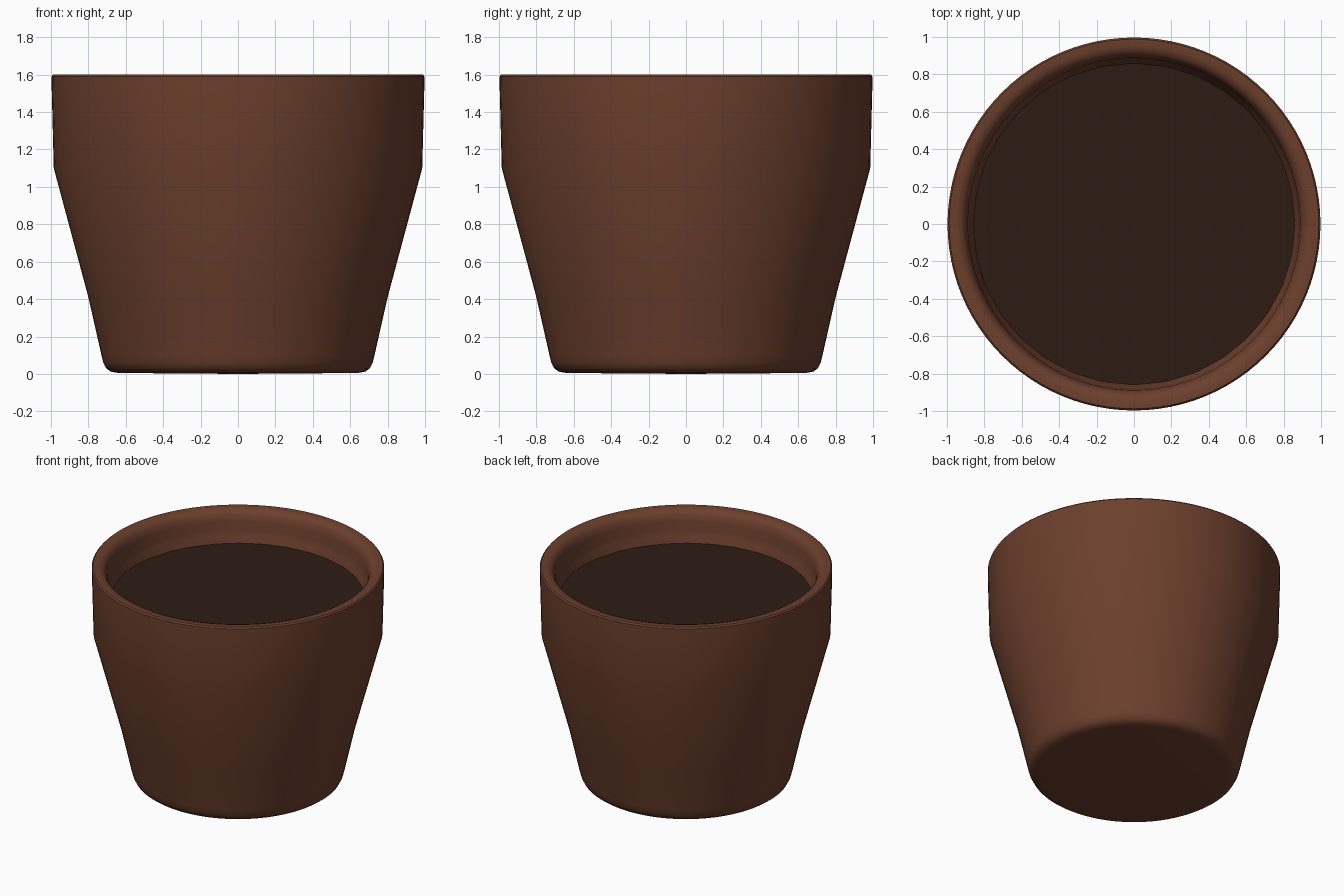
import bpy, bmesh, math

if "Cube" in bpy.data.objects:
    bpy.data.objects.remove(bpy.data.objects["Cube"])


def material(name, color):
    m = bpy.data.materials.new(name)
    m.diffuse_color = (*color, 1)
    m.use_nodes = True
    m.node_tree.nodes["Principled BSDF"].inputs["Base Color"].default_value = m.diffuse_color
    return m


def lathe(name, profile, sides, mat, angle):
    """Revolve an (r, z) profile about z; r = 0 points become poles."""
    bm = bmesh.new()
    verts = [bm.verts.new((r, 0, z)) for r, z in profile]
    edges = [bm.edges.new(p) for p in zip(verts, verts[1:])]
    bmesh.ops.spin(bm, geom=verts + edges, cent=(0, 0, 0), axis=(0, 0, 1),
                   angle=2 * math.pi, steps=sides)
    bmesh.ops.remove_doubles(bm, verts=bm.verts, dist=1e-4)
    bmesh.ops.recalc_face_normals(bm, faces=bm.faces)
    mesh = bpy.data.meshes.new(name)
    bm.to_mesh(mesh)
    bm.free()
    mesh.materials.append(mat)
    ob = bpy.data.objects.new(name, mesh)
    bpy.context.collection.objects.link(ob)
    bpy.ops.object.select_all(action='DESELECT')
    ob.select_set(True)
    bpy.context.view_layer.objects.active = ob
    bpy.ops.object.shade_smooth_by_angle(angle=math.radians(angle))
    return ob


clay = material("clay", (0.15, 0.05, 0.026))
earth = material("earth", (0.027, 0.0116, 0.007))

# Pot: base, tapered body, collar, rounded lip, inner wall and floor
lathe("pot", [
    (0, 0), (0.64, 0.005), (0.68, 0.012), (0.705, 0.03), (0.72, 0.06),
    (0.73, 0.1), (0.80, 0.41), (0.985, 1.1), (0.997, 1.56),
    (0.997, 1.59), (0.988, 1.6), (0.95, 1.6), (0.92, 1.59), (0.90, 1.565),
    (0.888, 1.52), (0.885, 1.46), (0.875, 1.42), (0.855, 1.36),
    (0.68, 0.4), (0.62, 0.12), (0, 0.12)], 96, clay, 35)

# Soil: closed slab resting inside the pot
lathe("soil", [(0, 1.30), (0.83, 1.30), (0.86, 1.37), (0, 1.37)], 32, earth, 30)
